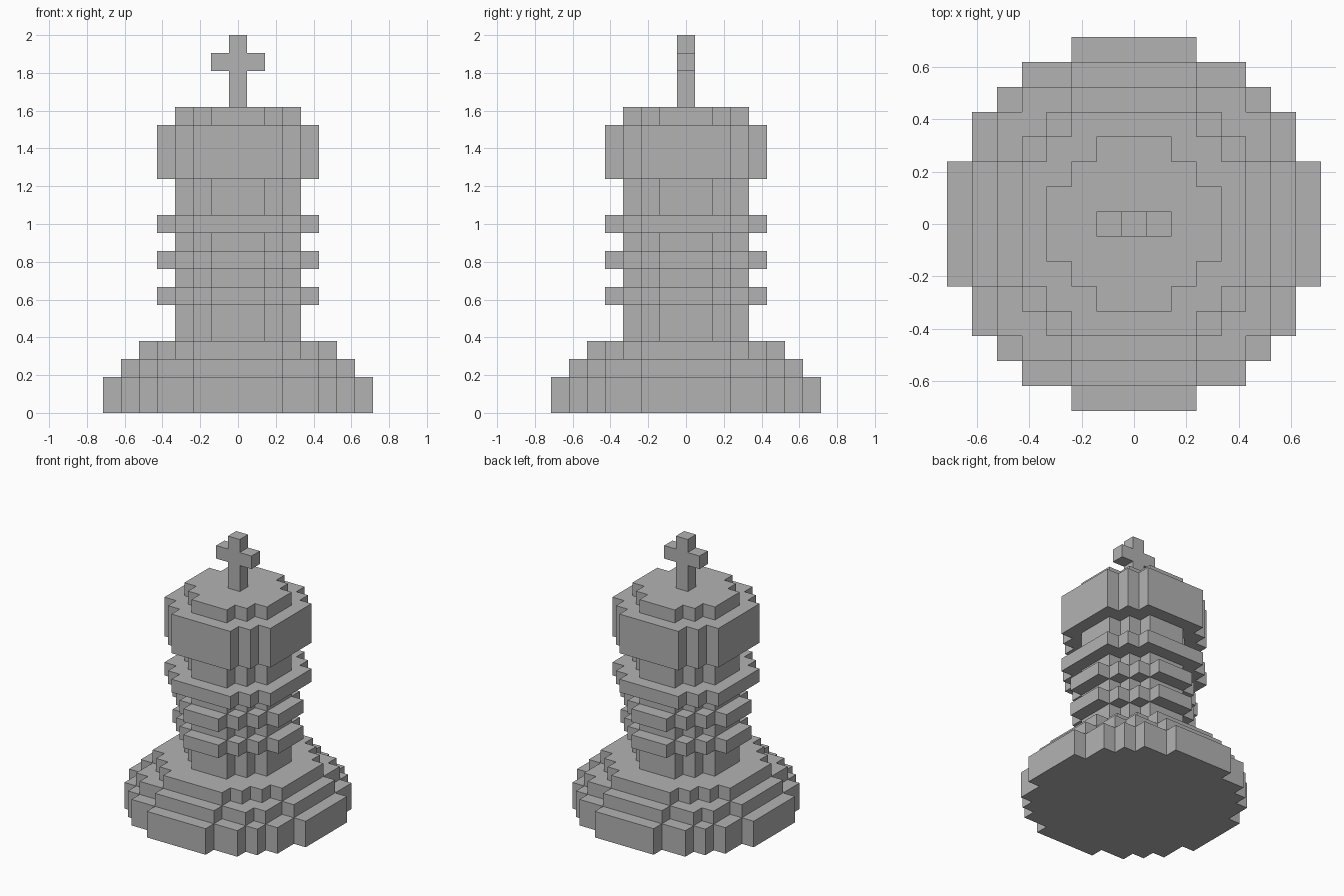
import bpy
import bmesh
from mathutils import Vector

cube = bpy.data.objects.get("Cube")
if cube:
    bpy.data.objects.remove(cube, do_unlink=True)

U = 2 / 21  # one block

grey = bpy.data.materials.new("stone_grey")
grey.use_nodes = True
colour = (0.45, 0.45, 0.45, 1)
grey.diffuse_color = colour
grey.node_tree.nodes["Principled BSDF"].inputs["Base Color"].default_value = colour


def prism(name, outline, direction):
    """Extrude a closed outline, given in blocks, along a direction."""
    bm = bmesh.new()
    face = bm.faces.new([bm.verts.new(Vector(p) * U) for p in outline])
    grown = bmesh.ops.extrude_face_region(bm, geom=[face], use_keep_orig=True)
    moved = [v for v in grown["geom"] if isinstance(v, bmesh.types.BMVert)]
    bmesh.ops.translate(bm, verts=moved, vec=Vector(direction) * U)
    bmesh.ops.recalc_face_normals(bm, faces=bm.faces)
    mesh = bpy.data.meshes.new(name)
    bm.to_mesh(mesh)
    bm.free()
    mesh.materials.append(grey)
    obj = bpy.data.objects.new(name, mesh)
    bpy.context.collection.objects.link(obj)
    return obj


def stepped_disc(name, corners, bottom, top):
    """Blocky disc from the outer stair corners of one quadrant."""
    quadrant = []
    for i, (x, y) in enumerate(corners):
        quadrant.append((x, y))
        if i + 1 < len(corners):
            quadrant.append((x, corners[i + 1][1]))
    outline = []
    for _ in range(4):
        outline += [(x, y, bottom) for x, y in quadrant]
        quadrant = [(y, -x) for x, y in quadrant]
    return prism(name, outline, (0, 0, top - bottom))


# Stair corners of each disc size
BASE = [(2.5, 7.5), (4.5, 6.5), (5.5, 5.5), (6.5, 4.5), (7.5, 2.5)]
MIDDLE = [(2.5, 6.5), (4.5, 5.5), (5.5, 4.5), (6.5, 2.5)]
UPPER = [(2.5, 5.5), (3.5, 4.5), (4.5, 3.5), (5.5, 2.5)]
WIDE = [(2.5, 4.5), (3.5, 3.5), (4.5, 2.5)]
RING = [(1.5, 4.5), (2.5, 3.5), (3.5, 2.5), (4.5, 1.5)]
COLUMN = [(1.5, 3.5), (2.5, 2.5), (3.5, 1.5)]

# Stack from the ground up
for name, corners, bottom, top in [
    ("base_bottom_step", BASE, 0, 2),
    ("base_middle_step", MIDDLE, 2, 3),
    ("base_top_step", UPPER, 3, 4),
    ("column_foot", COLUMN, 4, 6),
    ("lower_ring", RING, 6, 7),
    ("column_lower_gap", COLUMN, 7, 8),
    ("middle_ring", RING, 8, 9),
    ("column_upper_gap", COLUMN, 9, 10),
    ("collar", WIDE, 10, 11),
    ("neck", COLUMN, 11, 13),
    ("head", WIDE, 13, 16),
    ("cap", COLUMN, 16, 17),
]:
    stepped_disc(name, corners, bottom, top)

# Cross on top, mirrored from its right half
half = [(0.5, 17), (0.5, 19), (1.5, 19), (1.5, 20), (0.5, 20), (0.5, 21)]
cross = half + [(-x, z) for x, z in reversed(half)]
prism("cross", [(x, -0.5, z) for x, z in cross], (0, 1, 0))
